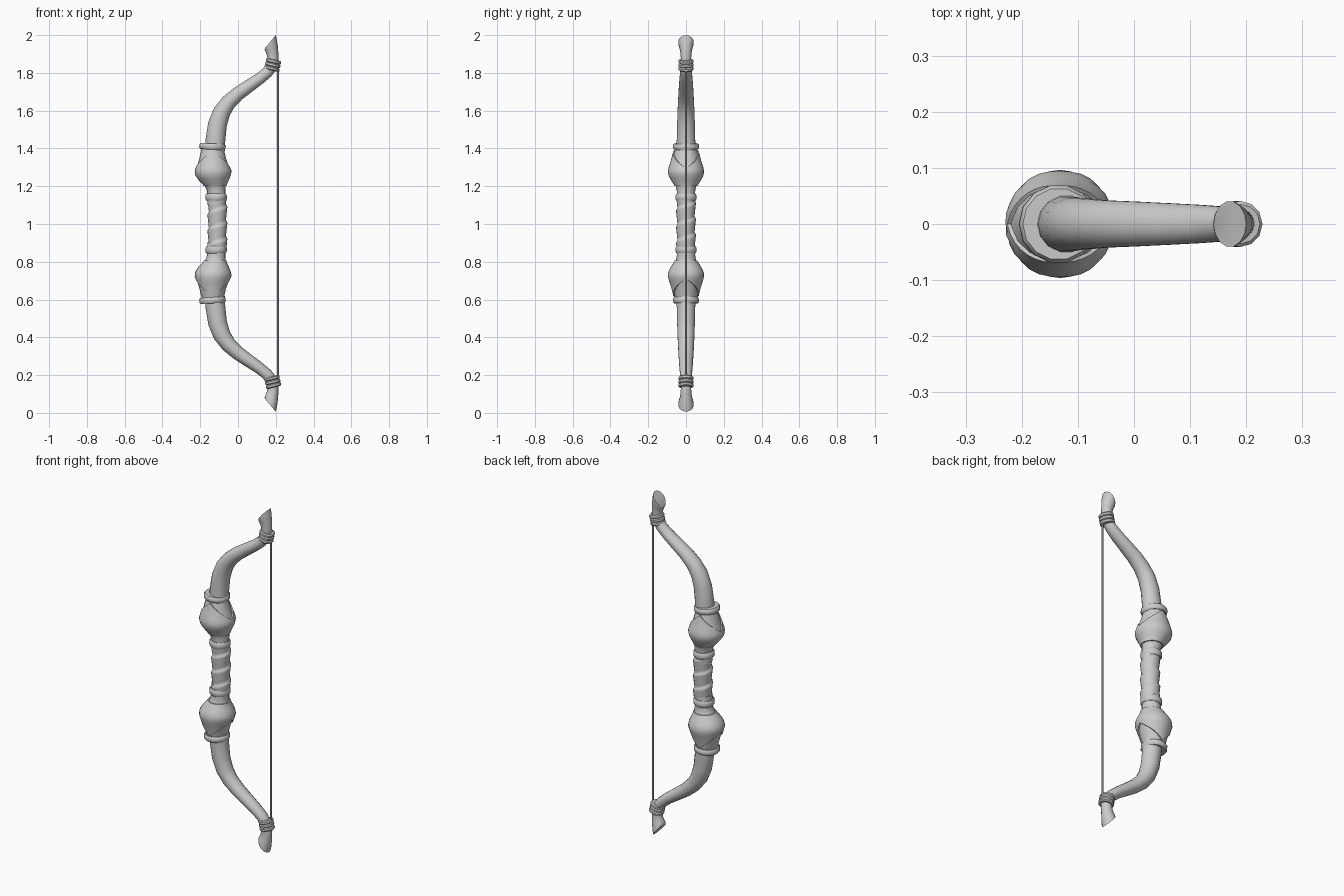
import bpy, bmesh, math

if "Cube" in bpy.data.objects:
    bpy.data.objects.remove(bpy.data.objects["Cube"])

MID = 1.003  # mirror height between upper and lower halves

grey = bpy.data.materials.new("light grey")
grey.diffuse_color = (0.6, 0.6, 0.6, 1)
grey.use_nodes = True
grey.node_tree.nodes["Principled BSDF"].inputs["Base Color"].default_value = grey.diffuse_color


def finish(name, bm, angle=35):
    bmesh.ops.recalc_face_normals(bm, faces=bm.faces)
    me = bpy.data.meshes.new(name)
    bm.to_mesh(me)
    bm.free()
    me.materials.append(grey)
    ob = bpy.data.objects.new(name, me)
    bpy.context.collection.objects.link(ob)
    bpy.ops.object.select_all(action='DESELECT')
    ob.select_set(True)
    bpy.context.view_layer.objects.active = ob
    bpy.ops.object.shade_smooth_by_angle(angle=math.radians(angle))
    return ob


def skin(name, rings, flip=False, angle=35, caps=True, closed=False):
    """Bridge rings of points; flip mirrors them to the lower half."""
    bm = bmesh.new()
    vs = [[bm.verts.new((x, y, 2 * MID - z if flip else z)) for x, y, z in r] for r in rings]
    n = len(vs[0])
    pairs = list(zip(vs, vs[1:])) + ([(vs[-1], vs[0])] if closed else [])
    for a, b in pairs:
        for i in range(n):
            j = (i + 1) % n
            bm.faces.new((a[i], a[j], b[j], b[i]))
    if caps and not closed:
        bm.faces.new(vs[0])
        bm.faces.new(vs[-1])
    return finish(name, bm, angle)


def ring(x, z, rx, ry, tilt=0.0, n=14):
    """Elliptical ring in the plane tilted about y."""
    out = []
    for i in range(n):
        a = 2 * math.pi * i / n
        u = rx * math.cos(a)
        out.append((x + u * math.cos(tilt), ry * math.sin(a), z + u * math.sin(tilt)))
    return out


def collar(name, x, z, r, h, tilt, flip, n=14):
    """Bevelled band around the bow."""
    prof = [(-h / 2, r - .015), (-h / 2, r - .006), (-h / 4, r), (h / 4, r), (h / 2, r - .006), (h / 2, r - .015)]
    rings = [ring(x - d * math.sin(tilt), z + d * math.cos(tilt), q, q, tilt, n) for d, q in prof]
    skin(name, rings, flip, 40)


# limb centre line: x, z, radius in profile, radius across
limb = [(-.122, 1.39, .052, .052), (-.119, 1.45, .052, .05), (-.108, 1.53, .05, .048),
        (-.085, 1.595, .046, .046), (-.05, 1.645, .041, .043), (.0, 1.69, .037, .041),
        (.06, 1.732, .034, .038), (.115, 1.77, .031, .035), (.155, 1.803, .03, .032),
        (.178, 1.835, .03, .03)]
# horn tip: x, z, radii, tilt in degrees
tip = [(.186, 1.87, .029, .028, -4), (.183, 1.9, .031, .029, 8), (.178, 1.928, .036, .034, 25),
       (.173, 1.95, .042, .04, 40), (.171, 1.965, .045, .041, 50)]
# bulb profile: x, z, radius
bulb = [(-.115, 1.10, .047), (-.115, 1.175, .049), (-.122, 1.205, .055), (-.129, 1.232, .074),
        (-.132, 1.258, .088), (-.132, 1.28, .092), (-.133, 1.305, .084), (-.134, 1.35, .07),
        (-.134, 1.41, .056)]


def bulb_at(z):
    for (x0, z0, r0), (x1, z1, r1) in zip(bulb, bulb[1:]):
        if z <= z1:
            t = (z - z0) / (z1 - z0)
            return x0 + t * (x1 - x0), r0 + t * (r1 - r0)
    return bulb[-1][0], bulb[-1][2]


for side, flip in (("upper", False), ("lower", True)):
    # limb with slanted horn tip
    rings = []
    for i, (x, z, rx, ry) in enumerate(limb):
        a, b = limb[max(i - 1, 0)], limb[min(i + 1, len(limb) - 1)]
        rings.append(ring(x, z, rx, ry, math.atan2(a[0] - b[0], b[1] - a[1])))
    rings += [ring(x, z, rx, ry, math.radians(t)) for x, z, rx, ry, t in tip]
    skin(side + "_limb", rings, flip)

    # string wraps at the limb end
    for k in range(3):
        collar(f"{side}_string_wrap_{k + 1}", .18 + .004 * k, 1.823 + .019 * k, .041, .02,
               math.radians(-14), flip, 12)

    # bulb and the pointed sleeve over its widest part
    skin(side + "_bulb", [ring(x, z, r, r, n=16) for x, z, r in bulb], flip, 50)
    n, rows = 32, 9
    outer, inner = [], []
    for k in range(rows):
        ro, ri = [], []
        for i in range(n):
            a = 2 * math.pi * i / n
            point = 1 - abs((a / math.pi) % 1 - .5) * 2   # peaks at front and back
            top = 1.295 + .095 * point
            z = 1.2 + (top - 1.2) * k / (rows - 1)
            x, r = bulb_at(z)
            for lst, d in ((ro, .006), (ri, -.006)):
                lst.append((x + (r + d) * math.cos(a), (r + d) * math.sin(a), z))
        outer.append(ro)
        inner.append(ri)
    skin(side + "_bulb_sleeve", outer + inner[::-1], flip, 45, closed=True)

    # bands at the bulb top and at the grip end
    collar(side + "_limb_collar", -.135, 1.41, .07, .032, math.radians(-3), flip)
    collar(side + "_grip_collar", -.116, 1.142, .057, .038, math.radians(-2), flip)

# grip wrapped in a spiral strap
rings = []
n, steps = 20, 44
for k in range(steps + 1):
    z = .875 + .255 * k / steps
    r_ring = []
    for i in range(n):
        a = 2 * math.pi * i / n
        f = (z / .085 - a / (2 * math.pi)) % 1
        r = .045 + .008 * (f / .85 if f < .85 else (1 - f) / .15)
        r_ring.append((-.109 + r * math.cos(a), r * math.sin(a), z))
    rings.append(r_ring)
skin("grip_wrap", rings, False, 40)

# bowstring
skin("bowstring", [ring(.212, z, .005, .005, n=8) for z in (.18, 2 * MID - .18)])
